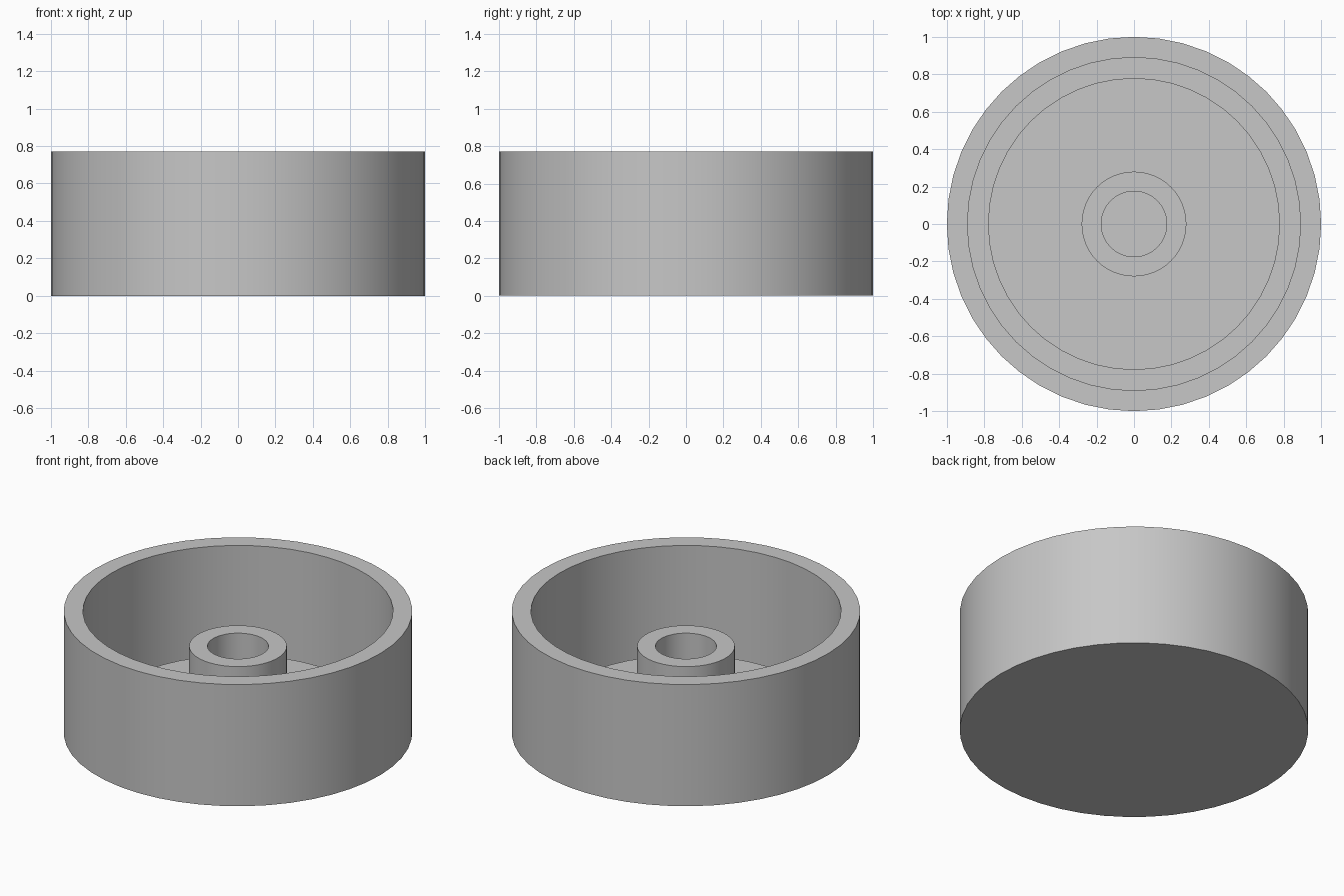
import bpy
import bmesh
import math

cube = bpy.data.objects.get("Cube")
if cube:
    bpy.data.objects.remove(cube, do_unlink=True)

# One plain grey material
grey = bpy.data.materials.new("plain_grey")
grey.use_nodes = True
colour = (0.57, 0.57, 0.57, 1)
grey.diffuse_color = colour
grey.node_tree.nodes["Principled BSDF"].inputs["Base Color"].default_value = colour


def lathe(name, profile, segments):
    """Spin an (radius, height) profile around the z axis."""
    bm = bmesh.new()
    verts = [bm.verts.new((r, 0, z)) for r, z in profile]
    edges = [bm.edges.new(pair) for pair in zip(verts, verts[1:])]
    bmesh.ops.spin(bm, geom=verts + edges, cent=(0, 0, 0), axis=(0, 0, 1),
                   angle=math.tau, steps=segments, use_duplicate=False)
    bmesh.ops.remove_doubles(bm, verts=bm.verts, dist=0.0005)
    bmesh.ops.recalc_face_normals(bm, faces=bm.faces)
    mesh = bpy.data.meshes.new(name)
    bm.to_mesh(mesh)
    bm.free()
    mesh.materials.append(grey)
    obj = bpy.data.objects.new(name, mesh)
    bpy.context.collection.objects.link(obj)
    bpy.ops.object.select_all(action="DESELECT")
    obj.select_set(True)
    bpy.context.view_layer.objects.active = obj
    bpy.ops.object.shade_smooth_by_angle(angle=math.radians(30))
    return obj


HEIGHT = 0.77
WALL_INNER = 0.89
DISC_RADIUS = 0.78
FLOOR = 0.127
GROOVE = 0.065
BOSS_TOP = 0.548
BOSS_OUTER = 0.28
BOSS_INNER = 0.175

# Cup body: base, outer wall, rim, groove, raised floor and hollow centre boss
lathe("cup_with_boss", [
    (0, 0),
    (1, 0),
    (1, HEIGHT),
    (WALL_INNER, HEIGHT),
    (WALL_INNER, GROOVE),
    (DISC_RADIUS, GROOVE),
    (DISC_RADIUS, FLOOR),
    (BOSS_OUTER, FLOOR),
    (BOSS_OUTER, BOSS_TOP),
    (BOSS_INNER, BOSS_TOP),
    (BOSS_INNER, FLOOR),
    (0, FLOOR),
], 48)
